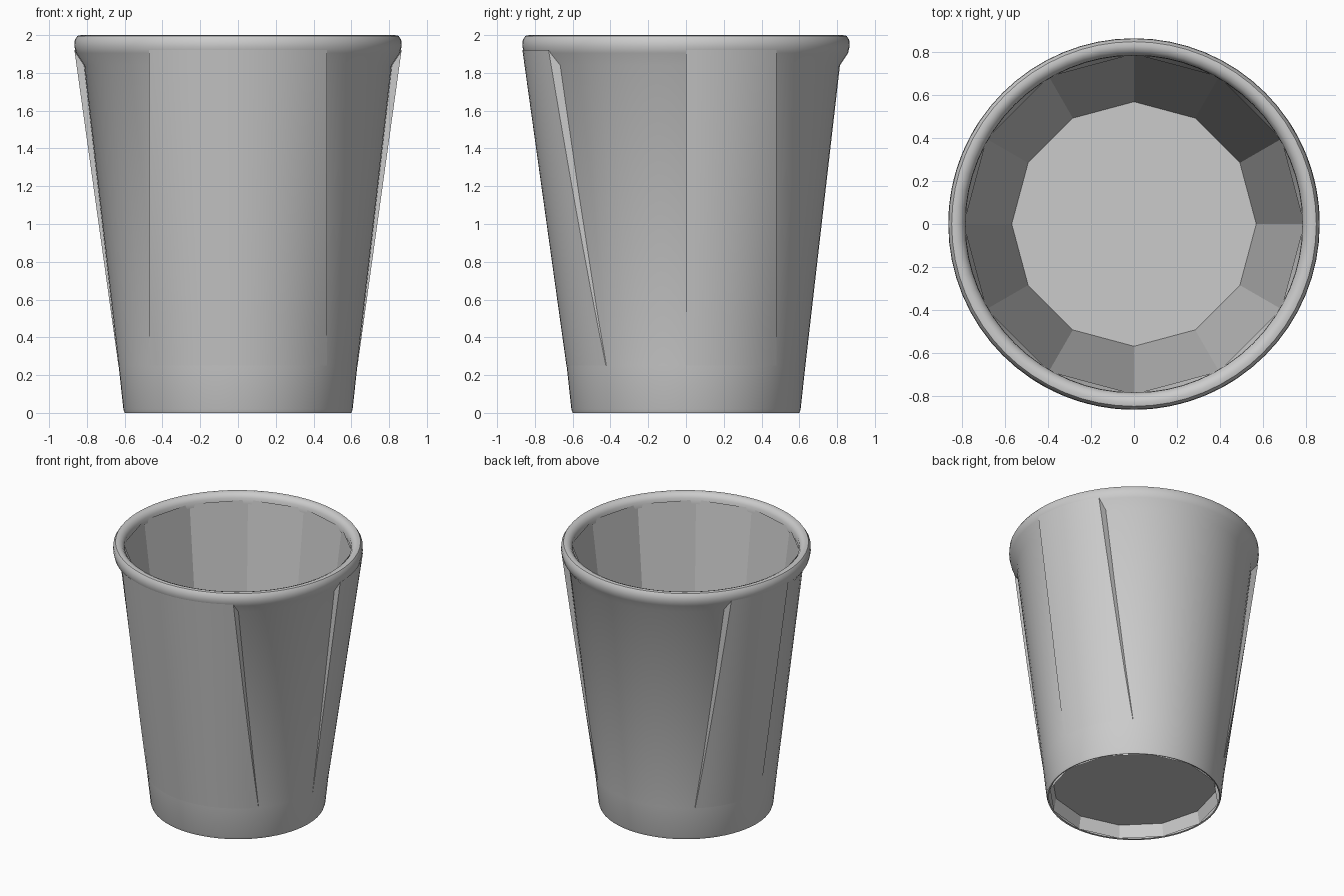
import bpy
import bmesh
from math import asin, cos, sin, pi, radians
from mathutils import Vector

default = bpy.data.objects.get("Cube")
if default:
    bpy.data.objects.remove(default, do_unlink=True)


def finish(name, bm, smooth):
    """Turn a bmesh into a named object."""
    mesh = bpy.data.meshes.new(name)
    bm.to_mesh(mesh)
    bm.free()
    obj = bpy.data.objects.new(name, mesh)
    bpy.context.collection.objects.link(obj)
    if smooth:
        bpy.ops.object.select_all(action='DESELECT')
        obj.select_set(True)
        bpy.context.view_layer.objects.active = obj
        bpy.ops.object.shade_smooth_by_angle(angle=radians(35))
    return obj


def lathe(name, profile, sides, smooth, inward=False):
    """Revolve (radius, height) points around the z axis."""
    bm = bmesh.new()
    verts = [bm.verts.new((r, 0, z)) for r, z in profile]
    edges = [bm.edges.new(pair) for pair in zip(verts, verts[1:])]
    bmesh.ops.spin(bm, geom=verts + edges, cent=(0, 0, 0), axis=(0, 0, 1),
                   angle=2 * pi, steps=sides)
    bmesh.ops.remove_doubles(bm, verts=bm.verts, dist=0.0005)
    bmesh.ops.recalc_face_normals(bm, faces=bm.faces)
    if inward:
        bmesh.ops.reverse_faces(bm, faces=bm.faces)
    return finish(name, bm, smooth)


def raised_panel(name, direction, low, high, rows=8, columns=12):
    """Tapered pleat with straight edges, flaring out to meet the rim."""
    def point(radius, offset, z):
        angle = direction + asin(offset / radius)
        return Vector((radius * cos(angle), radius * sin(angle), z))

    bm = bmesh.new()
    grid = []
    for i in range(rows + 1):
        t = i / rows
        outer, z = 0.633 + 0.233 * t, 0.25 + 1.67 * t
        inner, z_in = 0.63 + 0.185 * t, 0.25 + 1.59 * t
        a, b = asin(low / outer), asin(high / outer)
        row = [point(inner, low, z_in)]
        for j in range(columns + 1):
            angle = a + (b - a) * j / columns
            row.append(point(outer, outer * sin(angle), z))
        row.append(point(inner, high, z_in))
        grid.append([bm.verts.new(p) for p in row])
    for lower, upper in zip(grid, grid[1:]):
        for j in range(len(lower) - 1):
            bm.faces.new((lower[j], lower[j + 1], upper[j + 1], upper[j]))
    return finish(name, bm, True)


# Smooth outer wall with its rolled rim
lathe("outer_wall_and_rim",
      [(0.59, 0.004), (0.6, 0), (0.607, 0.02), (0.632, 0.25), (0.815, 1.84),
       (0.858, 1.905), (0.866, 1.94), (0.864, 1.975), (0.85, 1.996),
       (0.83, 2.0), (0.805, 1.99), (0.787, 1.965), (0.785, 1.92)],
      64, True)

# Faceted lining with the floor inside
lathe("inner_lining", [(0, 0.12), (0.57, 0.12), (0.795, 1.95)], 12, False, True)

# Recessed underside
lathe("foot_recess", [(0, 0.1), (0.575, 0.1), (0.592, 0.004)], 12, False, True)

# Pleats on the front and both sides
raised_panel("front_panel", -pi / 2, -0.47, 0.47, columns=18)
raised_panel("left_panel", 0, 0, 0.48)
raised_panel("right_panel", pi, -0.48, 0)
